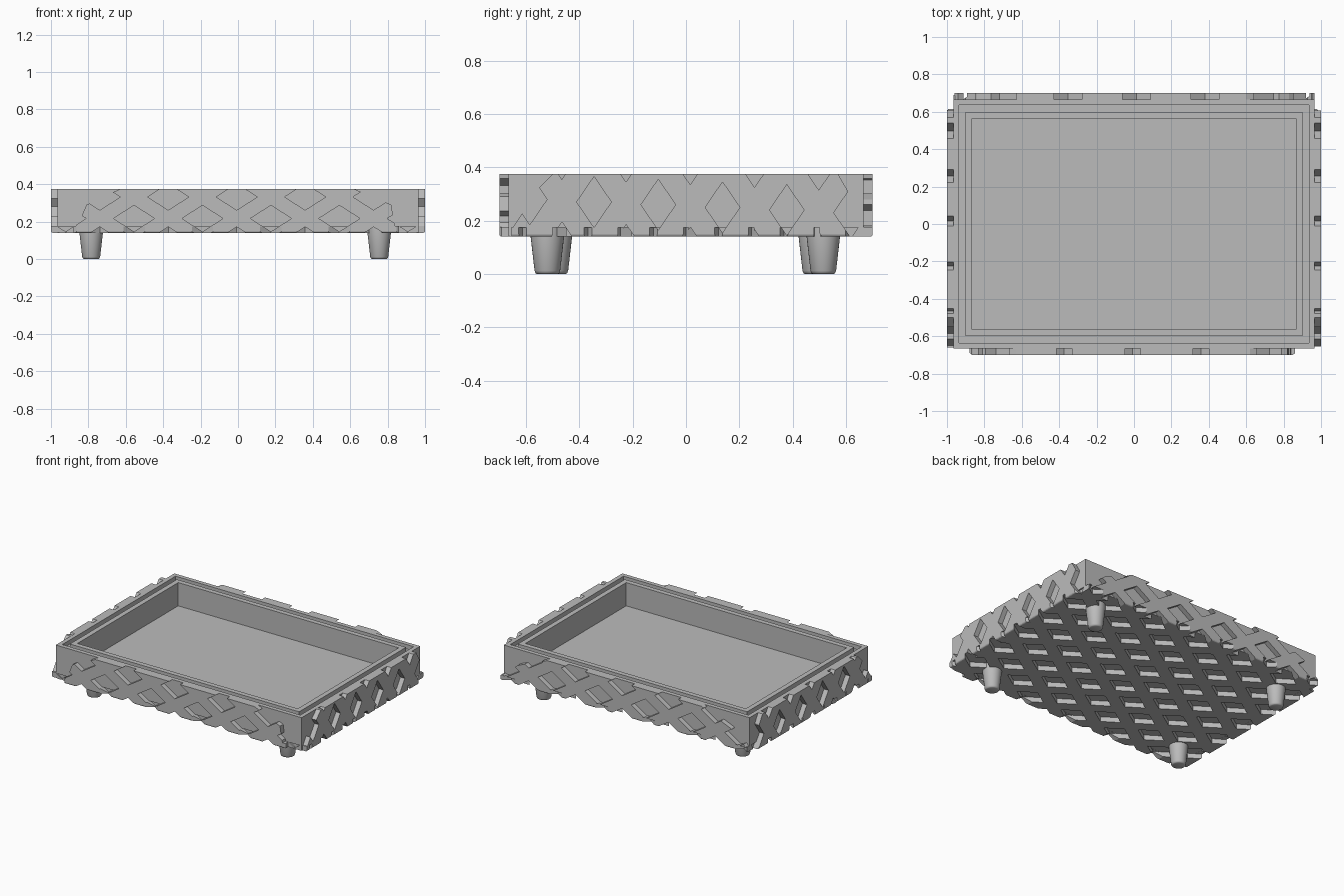
import bpy, bmesh, math
from mathutils import Vector

cube = bpy.data.objects.get("Cube")
if cube:
    bpy.data.objects.remove(cube, do_unlink=True)

grey = bpy.data.materials.new("plain_grey")
grey.use_nodes = True
grey.diffuse_color = (0.5, 0.5, 0.5, 1)
grey.node_tree.nodes["Principled BSDF"].inputs["Base Color"].default_value = (0.5, 0.5, 0.5, 1)


def make_object(name, bm):
    bmesh.ops.recalc_face_normals(bm, faces=bm.faces)
    mesh = bpy.data.meshes.new(name)
    bm.to_mesh(mesh)
    bm.free()
    mesh.materials.append(grey)
    obj = bpy.data.objects.new(name, mesh)
    bpy.context.collection.objects.link(obj)
    return obj


# Map panel coordinates (along, across, depth inward) to each side of the tray
PLACE = {
    "front": lambda u, w, d: (u, -0.7 + d, w),
    "back": lambda u, w, d: (u, 0.7 - d, w),
    "right": lambda u, w, d: (-1 + d, u, w),
    "left": lambda u, w, d: (1 - d, u, w),
    "bottom": lambda u, w, d: (u, w, 0.14 + d),
}


def prisms(side, polygons, near, far):
    bm = bmesh.new()
    for poly in polygons:
        a = [bm.verts.new(PLACE[side](u, w, near)) for u, w in poly]
        b = [bm.verts.new(PLACE[side](u, w, far)) for u, w in poly]
        bm.faces.new(a)
        bm.faces.new(b[::-1])
        for i in range(len(a)):
            j = (i + 1) % len(a)
            bm.faces.new((a[i], b[i], b[j], a[j]))
    return bm


def diamond_cutter(side, origin, step, row, half, limit):
    """Staggered grid of diamond holes, kept where they touch the panel."""
    polys = []
    hu, hw = half
    for r in range(-12, 13):
        for c in range(-14, 15):
            u, w = Vector(origin) + Vector(step) * c + Vector(row) * r
            if abs(u) < limit[0] + hu and limit[1] - hw < w < limit[2] + hw:
                polys.append([(u - hu, w), (u, w - hw), (u + hu, w), (u, w + hw)])
    cutter = make_object(side + "_hole_cutter", prisms(side, polys, -0.05, 0.045))
    cutter.hide_render = True
    return cutter


def cut(obj, cutters):
    for cutter in cutters:
        mod = obj.modifiers.new("holes", "BOOLEAN")
        mod.operation = "DIFFERENCE"
        mod.solver = "EXACT"
        mod.object = cutter
    graph = bpy.context.evaluated_depsgraph_get()
    mesh = bpy.data.meshes.new_from_object(obj.evaluated_get(graph))
    obj.modifiers.clear()
    obj.data = mesh


# Tray core: nested rectangular loops from the underside, over the grooved rim, to the floor
bm = bmesh.new()
profile = [(0, 0.175), (0, 0.375), (0.03, 0.375), (0.03, 0.345),
           (0.065, 0.345), (0.065, 0.375), (0.1, 0.375), (0.1, 0.21)]
loops = []
for inset, z in profile:
    x, y = 0.965 - inset, 0.665 - inset
    loops.append([bm.verts.new((sx * x, sy * y, z))
                  for sx, sy in ((-1, -1), (1, -1), (1, 1), (-1, 1))])
bm.faces.new(loops[0])
bm.faces.new(loops[-1])
for lo, hi in zip(loops, loops[1:]):
    for i in range(4):
        j = (i + 1) % 4
        bm.faces.new((lo[i], lo[j], hi[j], hi[i]))
make_object("tray_core", bm)

# Diamond hole grids
long_step, long_row, long_half = (0.366, 0), (0.183, 0.115), (0.11, 0.07)
side_step, side_row, side_half = (0.241, -0.01), (0.12, 0.17), (0.065, 0.095)
wall = (0.14, 0.375)
cutters = {
    "front": diamond_cutter("front", (-0.19, 0.217), long_step, long_row, long_half, (0.97, *wall)),
    "back": diamond_cutter("back", (-0.17, 0.238), long_step, long_row, long_half, (0.97, *wall)),
    "right": diamond_cutter("right", (-0.345, 0.27), side_step, side_row, side_half, (0.68, *wall)),
    "left": diamond_cutter("left", (-0.345, 0.27), side_step, side_row, side_half, (0.68, *wall)),
    "bottom": diamond_cutter("bottom", (-0.19, -0.735), (0.365, 0), (0.1825, 0.1225),
                             (0.11, 0.073), (1, -0.7, 0.7)),
}

# Raised lattice panels with sloping ends
low, top = 0.174, 0.375
outlines = {
    "front": [(-0.87, low), (0.84, low), (0.83, 0.22), (0.82, 0.29), (0.62, top),
              (-0.63, top), (-0.81, 0.29), (-0.84, 0.22)],
    "back": [(-0.96, low), (0.96, low), (0.83, 0.28), (0.6, top),
             (-0.61, top), (-0.84, 0.28)],
}
outlines["right"] = outlines["left"] = [
    (-0.65, low), (0.62, low), (0.605, 0.315), (0.57, top), (-0.5, top), (-0.55, 0.325)]
for side, outline in outlines.items():
    panel = make_object(side + "_lattice", prisms(side, [outline], 0, 0.036))
    cut(panel, [cutters[side]])

# Bottom lattice with notched corners and a softened lower edge
ix, iy = 0.965, 0.665
plate = [(-0.88, -0.7), (0.86, -0.7), (0.86, -iy), (ix, -iy), (ix, -0.655), (1, -0.655),
         (1, 0.62), (ix, 0.62), (ix, 0.7), (-ix, 0.7), (-ix, 0.615), (-1, 0.615),
         (-1, -0.66), (-ix, -0.66), (-ix, -iy), (-0.88, -iy)]
bm = prisms("bottom", [plate], 0, 0.036)
bmesh.ops.recalc_face_normals(bm, faces=bm.faces)
rim = [e for e in bm.edges if all(v.co.z < 0.141 for v in e.verts)
       and e.calc_length() > 0.5]
bmesh.ops.bevel(bm, geom=rim, offset=0.01, segments=3, profile=0.5, affect="EDGES")
cut(make_object("bottom_lattice", bm), list(cutters.values()))

for cutter in cutters.values():
    bpy.data.objects.remove(cutter, do_unlink=True)

# Four tapered feet, turned from a rounded profile
foot_profile = [(0.038, 0), (0.044, 0.003), (0.048, 0.012), (0.063, 0.142), (0.063, 0.178)]
sides = 32
for name, x, y in (("front_left_foot", 0.755, -0.52), ("back_left_foot", 0.755, 0.515),
                   ("front_right_foot", -0.785, -0.49), ("back_right_foot", -0.785, 0.485)):
    bm = bmesh.new()
    rings = []
    for r, z in foot_profile:
        rings.append([bm.verts.new((x + r * math.cos(math.tau * i / sides),
                                    y + r * math.sin(math.tau * i / sides), z))
                      for i in range(sides)])
    bm.faces.new(rings[0])
    bm.faces.new(rings[-1])
    for lo, hi in zip(rings, rings[1:]):
        for i in range(sides):
            j = (i + 1) % sides
            bm.faces.new((lo[i], lo[j], hi[j], hi[i]))
    foot = make_object(name, bm)
    bpy.ops.object.select_all(action="DESELECT")
    foot.select_set(True)
    bpy.context.view_layer.objects.active = foot
    bpy.ops.object.shade_smooth_by_angle(angle=math.radians(40))
